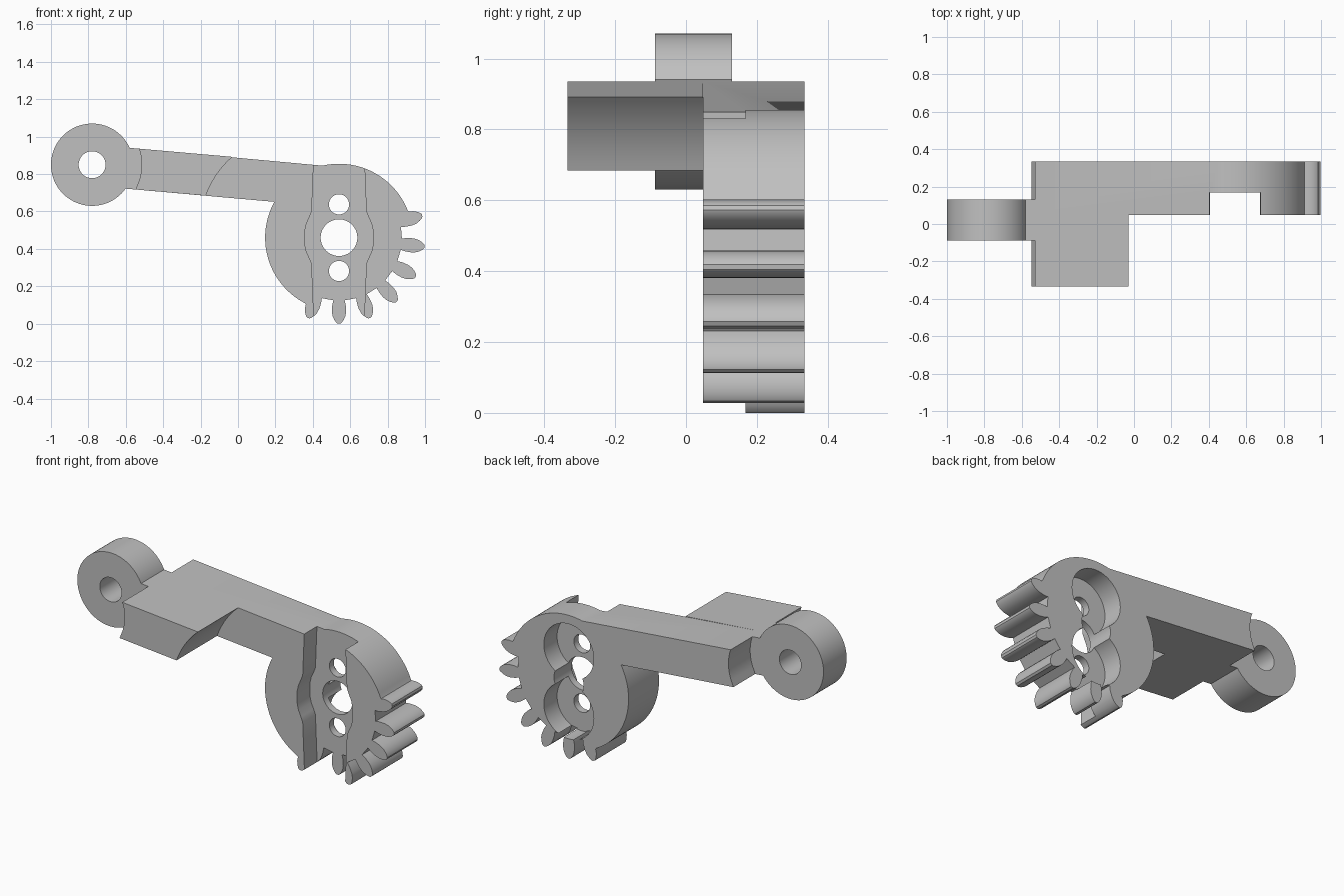
import bpy, bmesh
from math import sin, cos, radians, atan2, sqrt

if "Cube" in bpy.data.objects:
    bpy.data.objects.remove(bpy.data.objects["Cube"])

grey = bpy.data.materials.new("plain grey")
grey.diffuse_color = (0.53, 0.53, 0.53, 1)
grey.use_nodes = True
grey.node_tree.nodes["Principled BSDF"].inputs["Base Color"].default_value = grey.diffuse_color

HX, HZ = 0.54, 0.46        # gear hub centre
EX, EZ = -0.78, 0.85       # eyelet centre
HUB_R, ROOT_R = 0.395, 0.335


def arc(cx, cz, r, a0, a1, n):
    """Points on an arc in the xz plane, angles in degrees."""
    return [(cx + r * cos(radians(a0 + (a1 - a0) * i / n)),
             cz + r * sin(radians(a0 + (a1 - a0) * i / n))) for i in range(n + 1)]


def circle(cx, cz, r, n=64):
    return arc(cx, cz, r, 0, 360, n)[:-1]


def prism(name, pts, y0, y1):
    """Extrude an xz outline from y0 to y1."""
    bm = bmesh.new()
    face = bm.faces.new([bm.verts.new((x, y0, z)) for x, z in pts])
    out = bmesh.ops.extrude_face_region(bm, geom=[face])
    verts = [v for v in out["geom"] if isinstance(v, bmesh.types.BMVert)]
    bmesh.ops.translate(bm, verts=verts, vec=(0, y1 - y0, 0))
    bmesh.ops.recalc_face_normals(bm, faces=bm.faces)
    me = bpy.data.meshes.new(name)
    bm.to_mesh(me)
    bm.free()
    me.materials.append(grey)
    ob = bpy.data.objects.new(name, me)
    bpy.context.collection.objects.link(ob)
    return ob


def cut(ob, pts, y0, y1):
    """Subtract a prism from an object."""
    cutter = prism("cutter", pts, y0, y1)
    cutter.hide_render = True
    mod = ob.modifiers.new("cut", 'BOOLEAN')
    mod.operation, mod.solver, mod.object = 'DIFFERENCE', 'EXACT', cutter
    bpy.context.view_layer.objects.active = ob
    bpy.ops.object.modifier_apply(modifier=mod.name)
    bpy.data.objects.remove(cutter)


def top_z(x):
    return 0.892 - 0.0875 * (x + 0.03)


def bottom_z(x):
    return 0.652 - 0.0875 * (x - 0.2)


# concave end of the arm, concentric with the eyelet (top to bottom)
a_top = 19.6
a_bot = -28.8
end = arc(EX, EZ, 0.265, a_top, a_bot, 12)
end[0] = (end[0][0], top_z(end[0][0]))
end[-1] = (end[-1][0], bottom_z(end[-1][0]))

# gear teeth: (radius, half width) from root to tip
TOOTH = [(ROOT_R, 0.030), (0.36, 0.036), (HUB_R, 0.038), (0.42, 0.034),
         (0.44, 0.025), (0.455, 0.014), (0.46, 0.007)]


def tooth(angle, first, last):
    """Clockwise tooth outline; end teeth merge into the larger disc."""
    a = radians(angle)
    rise = [(r, w) for r, w in TOOTH if not first or r >= HUB_R]
    fall = [(r, -w) for r, w in reversed(TOOTH) if not last or r >= HUB_R]
    return [(HX + r * cos(a) - w * sin(a), HZ + r * sin(a) + w * cos(a))
            for r, w in rise + fall]


# arm, hub and teeth as one outline
outline = arc(HX, HZ, HUB_R, 103, 22, 28)
for i in range(7):
    outline += tooth(15 - 21 * i, i == 0, i == 6)
outline += arc(HX, HZ, HUB_R, -118, -209, 30)
outline += list(reversed(end))
body = prism("gear_arm", outline, 0.048, 0.335)

# front channel with a bulge around the hub
half = [(0.125, 0.6), (0.136, 0.39), (0.146, 0.14), (0.158, 0.11),
        (0.174, 0.075), (0.183, 0.035)]
right = half + [(x, -z) for x, z in reversed(half)]
channel = [(HX + x, HZ + z) for x, z in right]
channel += [(HX - x, HZ + z) for x, z in reversed(right)]
cut(body, channel, -0.1, 0.168)

# rear round pockets, screw holes and shaft hole
for dz in (0.178, -0.178):
    cut(body, circle(HX, HZ + dz, 0.165), 0.21, 0.5)
    cut(body, circle(HX, HZ + dz, 0.054, 40), -0.1, 0.5)
cut(body, circle(HX, HZ, 0.098), -0.1, 0.5)

# front block with a concave clearance curve on its right
p0, p1 = (-0.03, top_z(-0.03)), (-0.172, bottom_z(-0.172))
sweep = []
for i in range(13):
    t = i / 12
    bow = 0.016 * 4 * t * (1 - t)
    sweep.append((p0[0] + (p1[0] - p0[0]) * t - bow * 0.82,
                  p0[1] + (p1[1] - p0[1]) * t + bow * 0.57))
block = prism("front_block", sweep + list(reversed(end)), -0.335, 0.048)

# neck joining arm and eyelet
inner = []
for a in (-36, -18, 0, 18, 26):
    inner.append((EX + 0.205 * cos(radians(a)), EZ + 0.205 * sin(radians(a))))
inner[0] = (inner[0][0], bottom_z(inner[0][0]))
inner[-1] = (inner[-1][0], top_z(inner[-1][0]))
neck = prism("neck", end + inner, -0.088, 0.13)

# eyelet ring
eyelet = prism("eyelet", circle(EX, EZ, 0.22, 80), -0.088, 0.13)
cut(eyelet, circle(EX, EZ, 0.072, 48), -0.5, 0.5)

# smooth curved walls, sharp edges kept
bpy.ops.object.select_all(action='DESELECT')
for ob in (body, block, neck, eyelet):
    ob.select_set(True)
bpy.context.view_layer.objects.active = body
bpy.ops.object.shade_smooth_by_angle(angle=radians(25))
